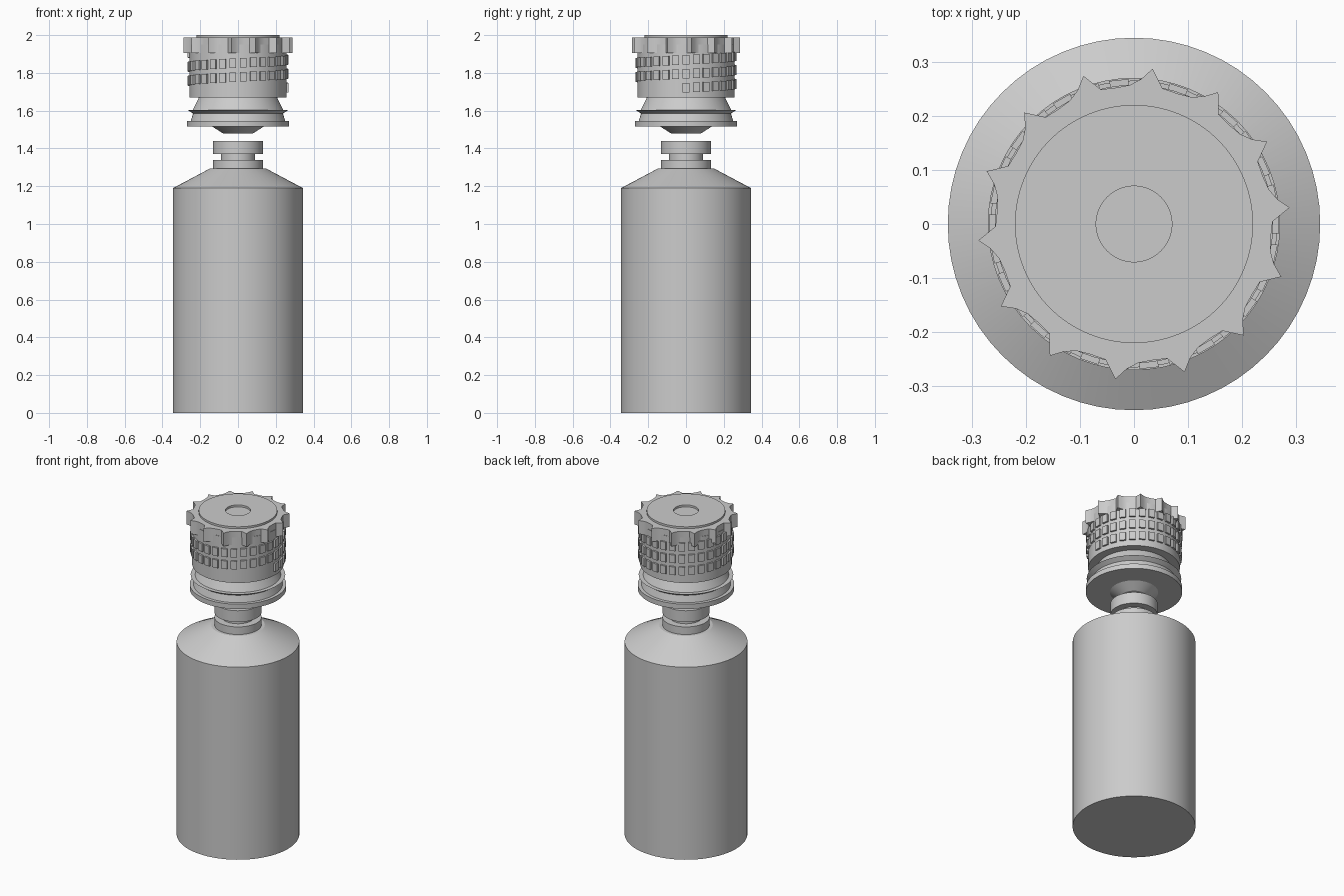
import bpy, bmesh, math

if "Cube" in bpy.data.objects:
    bpy.data.objects.remove(bpy.data.objects["Cube"])

grey = bpy.data.materials.new("plain_grey")
grey.diffuse_color = (0.6, 0.6, 0.6, 1)
grey.use_nodes = True
grey.node_tree.nodes["Principled BSDF"].inputs["Base Color"].default_value = grey.diffuse_color


def finish(name, bm, smooth=True):
    bmesh.ops.recalc_face_normals(bm, faces=bm.faces)
    me = bpy.data.meshes.new(name)
    bm.to_mesh(me)
    bm.free()
    me.materials.append(grey)
    ob = bpy.data.objects.new(name, me)
    bpy.context.collection.objects.link(ob)
    if smooth:
        bpy.ops.object.select_all(action='DESELECT')
        ob.select_set(True)
        bpy.context.view_layer.objects.active = ob
        bpy.ops.object.shade_smooth_by_angle(angle=math.radians(25))
    return ob


def polar(r, a, z):
    return (r * math.cos(a), r * math.sin(a), z)


def lathe(name, profile, n=64):
    """Revolve (radius, z) points and close both ends with discs."""
    bm = bmesh.new()
    rings = [[bm.verts.new(polar(r, 2 * math.pi * i / n, z)) for i in range(n)]
             for r, z in profile]
    for a, b in zip(rings, rings[1:]):
        for i in range(n):
            j = (i + 1) % n
            bm.faces.new((a[i], a[j], b[j], b[i]))
    bm.faces.new(rings[0])
    bm.faces.new(rings[-1])
    return finish(name, bm)


# Bottle with sloped shoulder and grooved neck
lathe("bottle", [(0.344, 0), (0.344, 1.19), (0.15, 1.293), (0.132, 1.293),
                 (0.132, 1.34), (0.09, 1.34), (0.09, 1.37),
                 (0.132, 1.37), (0.132, 1.44)])

# Cap: stopper cone, flange, groove, waist, barrel, top disc and bore
lathe("cap", [(0.08, 1.48), (0.135, 1.515), (0.27, 1.515), (0.27, 1.545),
              (0.25, 1.545), (0.238, 1.585), (0.265, 1.603), (0.24, 1.603),
              (0.207, 1.67), (0.257, 1.67), (0.257, 1.95), (0.22, 1.95),
              (0.22, 2.0), (0.07, 2.0), (0.07, 1.6)])

# Crown ring with fourteen lopsided teeth
tooth = [(-5, 0.256), (0, 0.289), (4, 0.268), (8.5, 0.257), (14, 0.254)]
bm = bmesh.new()
outline = [(r, math.radians(6 + d) + 2 * math.pi * k / 14)
           for k in range(14) for d, r in tooth]
low = [bm.verts.new(polar(r, a, 1.905)) for r, a in outline]
high = [bm.verts.new(polar(r, a, 1.988)) for r, a in outline]
for i in range(len(low)):
    j = (i + 1) % len(low)
    bm.faces.new((low[i], low[j], high[j], high[i]))
bm.faces.new(low)
bm.faces.new(high)
finish("toothed_crown", bm)

# Grip studs climbing the barrel in a spiral
bm = bmesh.new()
per_turn, pitch = 30, 0.074
for k in range(76):
    a = 2 * math.pi * k / per_turn
    z = 1.722 + pitch * k / per_turn
    v = [bm.verts.new(polar(r, a + da, z + dz))
         for r in (0.25, 0.268) for da, dz in
         ((-0.067, -0.025), (0.067, -0.025), (0.067, 0.025), (-0.067, 0.025))]
    for f in ((0, 1, 2, 3), (4, 5, 6, 7), (0, 1, 5, 4),
              (1, 2, 6, 5), (2, 3, 7, 6), (3, 0, 4, 7)):
        bm.faces.new([v[i] for i in f])
finish("grip_studs", bm, smooth=False)
